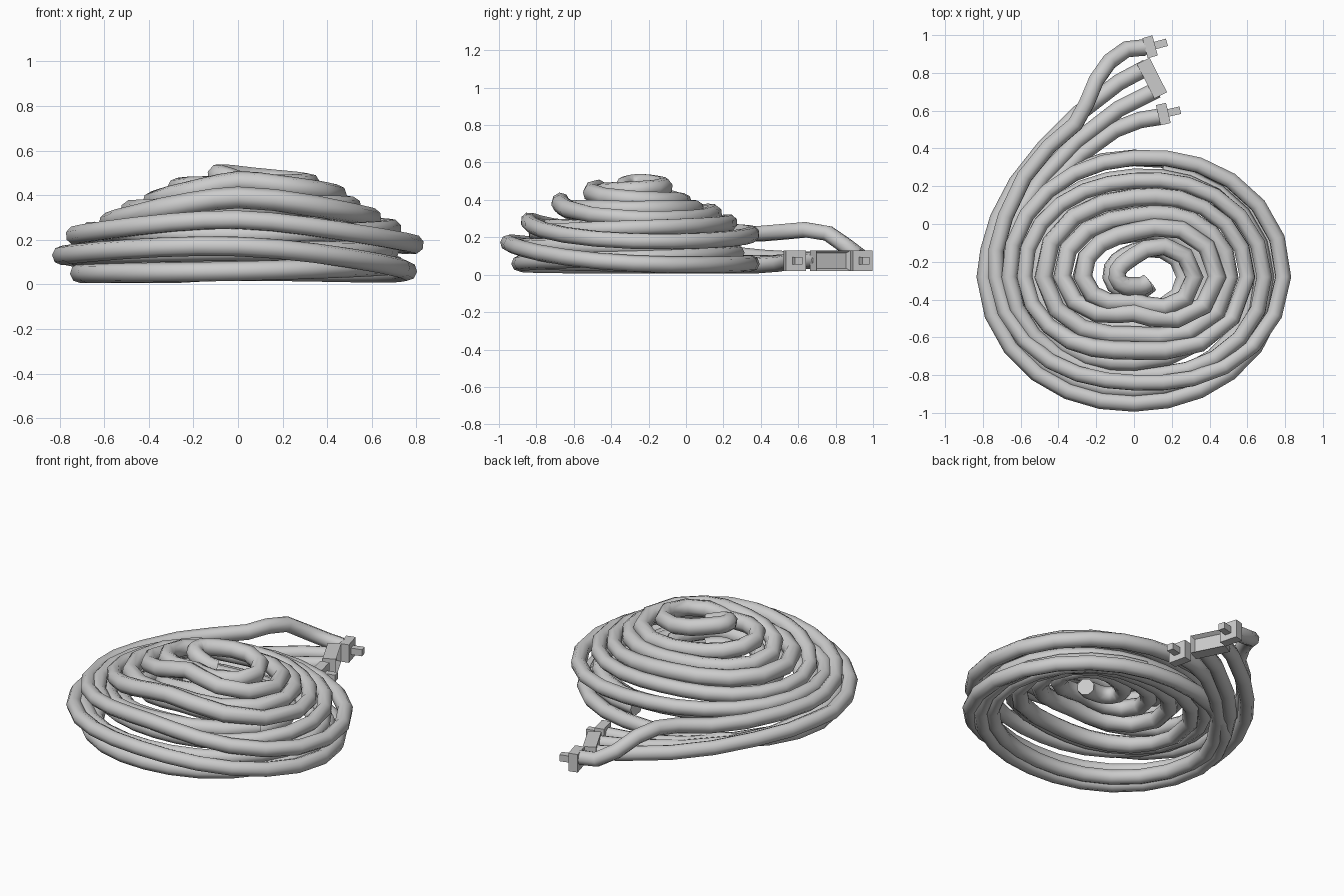
import bpy, bmesh, math

if "Cube" in bpy.data.objects:
    bpy.data.objects.remove(bpy.data.objects["Cube"])

CX, CY, RAD = 0.0, -0.28, 0.044


def spiral(stations, seg):
    """Stations are (radius, height) every quarter turn: left, front, right, back."""
    pts, n = [], len(stations)
    for i in range(n - 1):
        p = [stations[max(0, min(n - 1, i + k))] for k in (-1, 0, 1, 2)]
        m = seg if p[1][0] > 0.5 else max(3, seg - 2)     # fewer facets near the middle
        for s in range(m):
            t = s / m
            v = [0.5 * (2 * p[1][c] + (p[2][c] - p[0][c]) * t
                 + (2 * p[0][c] - 5 * p[1][c] + 4 * p[2][c] - p[3][c]) * t * t
                 + (3 * p[1][c] - p[0][c] - 3 * p[2][c] + p[3][c]) * t ** 3) for c in (0, 1)]
            a = math.pi + (i + t) * math.pi / 2
            pts.append((CX + v[0] * math.cos(a), CY + v[0] * math.sin(a), v[1]))
    return pts


def cable(name, lead, stations, seg=6):
    pts = lead + spiral(stations, seg)
    cu = bpy.data.curves.new(name, 'CURVE')
    cu.dimensions = '3D'
    cu.bevel_depth = RAD
    cu.bevel_resolution = 2
    cu.use_fill_caps = True
    sp = cu.splines.new('POLY')
    sp.points.add(len(pts) - 1)
    for q, p in zip(sp.points, pts):
        q.co = (*p, 1)
        # slightly thicker towards the middle of the heap
        q.radius = 1.12 if math.hypot(p[0] - CX, p[1] - CY) < 0.5 else 1.0
    ob = bpy.data.objects.new(name, cu)
    bpy.context.collection.objects.link(ob)
    bpy.ops.object.select_all(action='DESELECT')
    ob.select_set(True)
    bpy.context.view_layer.objects.active = ob
    bpy.ops.object.convert(target='MESH')
    bpy.ops.object.shade_smooth_by_angle(angle=math.radians(50))


def connector(name, loc, size, angle, prong=None, socket=False):
    """Box facing +x before rotation, with a prong or a recessed socket on its face."""
    bm = bmesh.new()

    def box(c, d):
        for v in bmesh.ops.create_cube(bm, size=1)['verts']:
            v.co = [v.co[k] * d[k] + c[k] for k in range(3)]

    box((0, 0, 0), size)
    if socket:
        bm.normal_update()
        face = max(bm.faces, key=lambda f: f.normal.x)
        bmesh.ops.inset_individual(bm, faces=[face], thickness=0.02)
        for v in face.verts:
            v.co.x -= 0.025
    if prong:
        box((size[0] / 2 + prong / 2 - 0.005, 0, 0), (prong + 0.01, 0.04, 0.04))
    me = bpy.data.meshes.new(name)
    bm.to_mesh(me)
    bm.free()
    ob = bpy.data.objects.new(name, me)
    ob.location = loc
    ob.rotation_euler.z = math.radians(angle)
    bpy.context.collection.objects.link(ob)


# Main cable: wide upper loop, then winding up to the pointed loop on top of the heap
cable("upper_cable",
      [(.06, .935, .09), (-.04, .925, .10), (-.13, .86, .15), (-.20, .76, .22), (-.25, .64, .24),
       (-.31, .53, .23), (-.45, .41, .22), (-.58, .25, .22), (-.68, .04, .22), (-.73, -.14, .22)],
      [(.73, .22), (.56, .29), (.79, .18), (.63, .22),
       (.66, .24), (.52, .22), (.69, .25), (.51, .28),
       (.58, .28), (.39, .39), (.60, .30), (.42, .33),
       (.48, .33), (.31, .35), (.51, .35), (.32, .35),
       (.38, .37), (.19, .46), (.44, .40), (.24, .39),
       (.27, .43), (.13, .44), (.32, .45), (.11, .485),
       (.09, .49), (.05, .46), (.09, .43)])

# Outer bottom cable
cable("outer_cable",
      [(.07, .83, .08), (-.08, .75, .08), (-.30, .58, .08), (-.47, .41, .09),
       (-.62, .22, .11), (-.72, .03, .12), (-.77, -.14, .13)],
      [(.79, .13), (.67, .17), (.76, .06), (.63, .06),
       (.71, .05), (.61, .06), (.70, .09), (.55, .12)])

# Second strand of the wide connector
cable("middle_cable",
      [(.12, .71, .08), (-.08, .61, .07), (-.30, .44, .06), (-.48, .25, .06),
       (-.62, .04, .08), (-.70, -.14, .11)],
      [(.73, .13), (.60, .15), (.68, .15), (.53, .16), (.59, .19), (.45, .25), (.54, .24)])

# Inner bottom cable, winding up underneath the heap
cable("inner_cable",
      [(.15, .57, .07), (.03, .55, .07), (-.10, .50, .06), (-.28, .37, .05),
       (-.45, .19, .05), (-.58, .0, .05), (-.64, -.14, .05)],
      [(.66, .06), (.56, .08), (.63, .10), (.48, .14),
       (.52, .17), (.40, .23), (.49, .20), (.34, .21),
       (.40, .24), (.27, .29), (.38, .25), (.23, .26),
       (.28, .28), (.17, .33), (.27, .29), (.13, .29), (.12, .3), (.07, .3), (.1, .28)])

# Plugs
connector("back_plug", (.085, .938, .075), (.055, .11, .11), 15, prong=.065)
connector("front_plug", (.155, .582, .075), (.055, .11, .11), 13, prong=.065)
connector("wide_socket", (.095, .772, .075), (.075, .205, .11), 27, socket=True)
